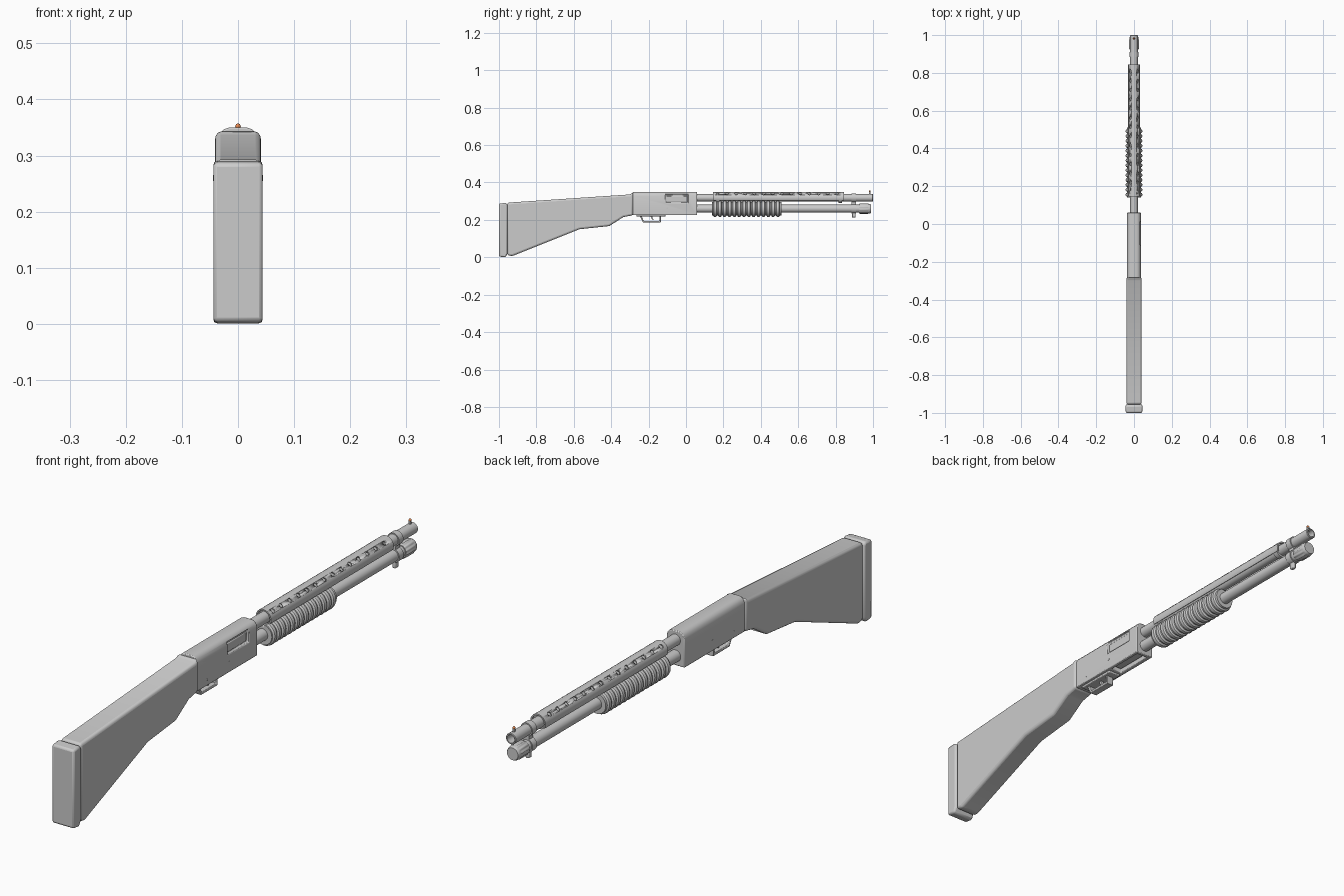
import bpy, bmesh, math
from mathutils import Vector

if "Cube" in bpy.data.objects:
    bpy.data.objects.remove(bpy.data.objects["Cube"])

BARREL_Z, TUBE_Z = 0.318, 0.26


def make(name, bm, angle=35):
    bmesh.ops.recalc_face_normals(bm, faces=bm.faces)
    me = bpy.data.meshes.new(name)
    bm.to_mesh(me)
    bm.free()
    ob = bpy.data.objects.new(name, me)
    bpy.context.collection.objects.link(ob)
    bpy.ops.object.select_all(action='DESELECT')
    ob.select_set(True)
    bpy.context.view_layer.objects.active = ob
    bpy.ops.object.shade_smooth_by_angle(angle=math.radians(angle))
    return ob


def bevel(ob, width, segments=2):
    m = ob.modifiers.new("bevel", 'BEVEL')
    m.width, m.segments, m.limit_method = width, segments, 'ANGLE'
    m.angle_limit = math.radians(35)


def cut(ob, cutter):
    m = ob.modifiers.new("cut", 'BOOLEAN')
    m.operation, m.solver, m.object = 'DIFFERENCE', 'EXACT', cutter
    cutter.hide_render = True
    cutter.hide_set(True)


def lathe(name, prof, z, sides=32, x=0, flute=None):
    """Revolve (radius, y) points about the y axis at height z."""
    bm = bmesh.new()
    rings = []
    for r, y in prof:
        ring = []
        for i in range(sides):
            a = 2 * math.pi * i / sides
            k = r - (flute if flute and i % 4 < 2 and r > 0.026 else 0)
            ring.append(bm.verts.new((x + k * math.cos(a), y, z + k * math.sin(a))))
        rings.append(ring)
    for a, b in zip(rings, rings[1:]):
        for i in range(sides):
            j = (i + 1) % sides
            bm.faces.new((a[i], a[j], b[j], b[i]))
    bm.faces.new(rings[0])
    bm.faces.new(rings[-1])
    return make(name, bm)


def extrude(name, pts, axis, lo, hi):
    """Extrude a closed profile: (y, z) along x, or (x, z) along y."""
    bm = bmesh.new()
    ends = []
    for d in (lo, hi):
        ends.append([bm.verts.new((d, p, q) if axis == 'x' else (p, d, q)) for p, q in pts])
        bm.faces.new(ends[-1])
    for i in range(len(pts)):
        j = (i + 1) % len(pts)
        bm.faces.new((ends[0][i], ends[0][j], ends[1][j], ends[1][i]))
    return make(name, bm)


def box(name, x0, x1, y0, y1, z0, z1, bev=0):
    ob = extrude(name, [(y0, z0), (y1, z0), (y1, z1), (y0, z1)], 'x', x0, x1)
    if bev:
        bevel(ob, bev)
    return ob


def arc(r, a0, a1, n, z):
    return [(r * math.cos(math.radians(a0 + (a1 - a0) * i / n)),
             z + r * math.sin(math.radians(a0 + (a1 - a0) * i / n))) for i in range(n + 1)]


# Stock and butt pad
stock = extrude("stock", [(-0.955, 0.292), (-0.3, 0.336), (-0.283, 0.346), (-0.283, 0.225),
                          (-0.335, 0.215), (-0.41, 0.167), (-0.57, 0.15), (-0.93, 0.006),
                          (-0.955, 0.012)], 'x', -0.041, 0.041)
bevel(stock, 0.01, 3)
pad = extrude("butt_pad", [(-1, 0.004), (-0.965, 0), (-0.955, 0.02), (-0.955, 0.28),
                           (-0.962, 0.291), (-1, 0.287)], 'x', -0.044, 0.044)
bevel(pad, 0.007, 2)

# Receiver with ejection port and loading port
W = 0.036
side = [(W, 0.225), (W, 0.328), (0.032, 0.339), (0.025, 0.347), (0.015, 0.35)]
receiver = extrude("receiver", side + [(-x, z) for x, z in reversed(side)], 'y', -0.285, 0.06)
cut(receiver, box("ejection_cutter", 0.026, 0.06, -0.11, 0.012, 0.29, 0.336))
cut(receiver, box("loading_cutter", -0.022, 0.022, -0.1, 0.045, 0.2, 0.25))
bevel(receiver, 0.003, 2)
box("bolt", 0, 0.029, -0.105, 0.008, 0.295, 0.328, 0.003)
box("shell_lifter", -0.018, 0.018, -0.095, 0.04, 0.238, 0.255, 0.003)
for i, (y, z) in enumerate([(-0.1, 0.262), (-0.225, 0.248)]):
    pin = lathe("receiver_pin_%d" % i, [(0.004, -W - 0.001), (0.004, W + 0.001)], 0, 12)
    pin.rotation_euler.z = math.pi / 2
    pin.location = (0, y, z)

# Trigger guard and trigger
guard = extrude("trigger_guard", [(-0.245, 0.23), (-0.245, 0.215), (-0.23, 0.186), (-0.135, 0.186),
                                  (-0.135, 0.23), (-0.143, 0.23), (-0.143, 0.195), (-0.226, 0.195),
                                  (-0.236, 0.217), (-0.236, 0.23)], 'x', -0.014, 0.014)
bevel(guard, 0.002)
trigger = extrude("trigger", [(-0.192, 0.23), (-0.188, 0.212), (-0.178, 0.198), (-0.173, 0.2),
                              (-0.179, 0.214), (-0.178, 0.23)], 'x', -0.006, 0.006)
box("trigger_plate", -0.025, 0.025, -0.265, -0.11, 0.218, 0.23, 0.003)

# Barrel, magazine tube and fluted cap
lathe("barrel", [(0.02, 0.05), (0.02, 0.998), (0.018, 1.0), (0.0145, 1.0), (0.0145, 0.94)], BARREL_Z)
lathe("magazine_tube", [(0.021, 0.05), (0.021, 0.94)], TUBE_Z)
lathe("magazine_cap", [(0.024, 0.925), (0.0275, 0.93), (0.0275, 0.972), (0.025, 0.978),
                       (0.025, 0.985), (0.022, 0.99)], TUBE_Z, 48, flute=0.003)

# Ribbed pump grip
ribs, y0, y1 = 14, 0.145, 0.507
step = (y1 - y0) / ribs
prof = [(0.025, y0 - 0.005), (0.037, y0 - 0.005)]
for i in range(ribs):
    y = y0 + i * step
    prof += [(0.037, y), (0.043, y + step * 0.15), (0.0445, y + step * 0.4),
             (0.043, y + step * 0.65), (0.037, y + step * 0.8)]
prof += [(0.037, y1 + 0.004), (0.025, y1 + 0.004)]
pump = lathe("pump_grip", prof, TUBE_Z, 40)
cut(pump, lathe("pump_cutter", [(0.024, 0.1), (0.024, 0.6)], BARREL_Z))

# Perforated heat shield
shield = extrude("heat_shield", arc(0.0305, -28, 208, 28, BARREL_Z) + arc(0.0255, 208, -28, 28, BARREL_Z),
                 'y', 0.145, 0.845)
bm = bmesh.new()
for i in range(14):
    y = 0.17 + i * 0.049
    for s in (-1, 1):
        d = Vector((s * math.sin(math.radians(42)), 0, math.cos(math.radians(42))))
        rot = Vector((0, 0, 1)).rotation_difference(d).to_matrix().to_4x4()
        rot.translation = Vector((0, y, BARREL_Z)) + d * 0.03
        bmesh.ops.create_cone(bm, cap_ends=True, segments=14, radius1=0.0085, radius2=0.0085,
                              depth=0.02, matrix=rot)
cut(shield, make("vent_cutter", bm))
for i, y in enumerate((0.16, 0.815)):
    extrude("shield_clamp_%d" % i, arc(0.027, 0, 360, 24, BARREL_Z)[:-1], 'y', y, y + 0.02)

# Barrel band with sling lug
for n, r, z in (("barrel_band", 0.024, BARREL_Z), ("tube_band", 0.025, TUBE_Z)):
    lathe(n, [(r, 0.885), (r, 0.91)], z)
box("band_bridge", -0.009, 0.009, 0.885, 0.91, TUBE_Z + 0.01, BARREL_Z - 0.01)
box("sling_lug", -0.007, 0.007, 0.888, 0.907, 0.213, 0.24, 0.003)

# Bead sight
box("sight_post", -0.003, 0.003, 0.978, 0.986, 0.33, 0.352)
bm = bmesh.new()
bmesh.ops.create_uvsphere(bm, u_segments=12, v_segments=8, radius=0.005)
bead = make("sight_bead", bm)
bead.location = (0, 0.982, 0.352)
mat = bpy.data.materials.new("bead_orange")
mat.diffuse_color = (0.8, 0.25, 0.08, 1)
mat.use_nodes = True
mat.node_tree.nodes["Principled BSDF"].inputs["Base Color"].default_value = mat.diffuse_color
bead.data.materials.append(mat)
